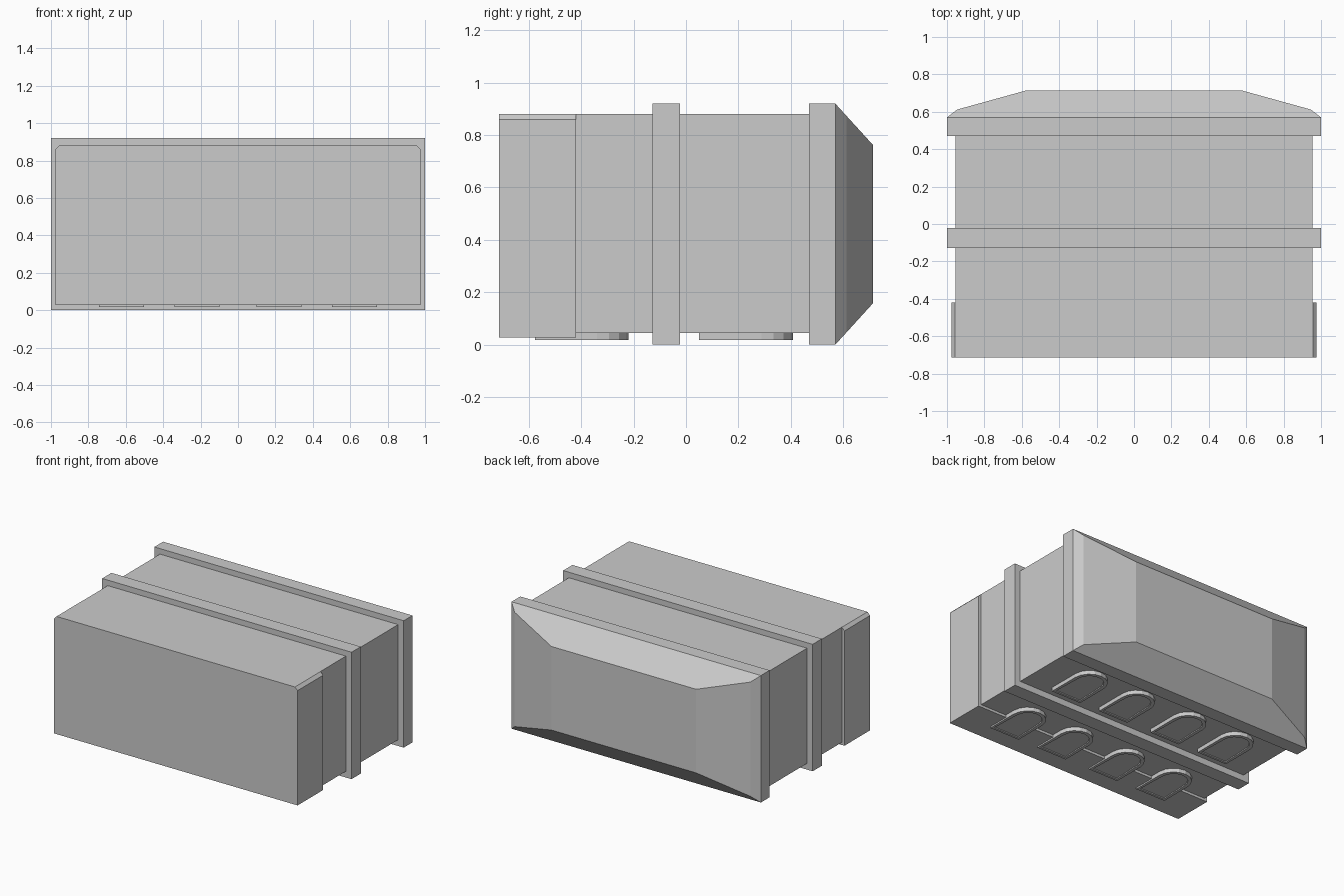
import bpy, bmesh, math

if "Cube" in bpy.data.objects:
    bpy.data.objects.remove(bpy.data.objects["Cube"])

grey = bpy.data.materials.new("plain_grey")
grey.use_nodes = True
COLOUR = (0.6, 0.6, 0.6, 1)
grey.diffuse_color = COLOUR
grey.node_tree.nodes["Principled BSDF"].inputs["Base Color"].default_value = COLOUR


def finish(name, bm):
    bmesh.ops.recalc_face_normals(bm, faces=bm.faces)
    mesh = bpy.data.meshes.new(name)
    bm.to_mesh(mesh)
    bm.free()
    mesh.materials.append(grey)
    obj = bpy.data.objects.new(name, mesh)
    bpy.context.collection.objects.link(obj)
    return obj


def loft(name, rings):
    """Solid through a series of rings of equal point count."""
    bm = bmesh.new()
    loops = [[bm.verts.new(p) for p in ring] for ring in rings]
    n = len(loops[0])
    for a, b in zip(loops, loops[1:]):
        for i in range(n):
            j = (i + 1) % n
            bm.faces.new((a[i], a[j], b[j], b[i]))
    bm.faces.new(loops[0])
    bm.faces.new(loops[-1])
    return finish(name, bm)


def section(half, low, high, y, cut=0):
    """Upright rectangle across x at depth y, with optional cut top corners."""
    if cut:
        return [(-half, y, low), (half, y, low), (half, y, high - cut),
                (half - cut, y, high), (cut - half, y, high), (-half, y, high - cut)]
    return [(-half, y, low), (half, y, low), (half, y, high), (-half, y, high)]


# Main body and the slightly wider front section with chamfered top edges
loft("main_body", [section(0.955, 0.045, 0.88, y) for y in (-0.42, 0.52)])
loft("front_section", [section(0.977, 0.027, 0.88, y, 0.021) for y in (-0.713, -0.42)])

# Raised bands around the body
loft("middle_band", [section(1, 0, 0.92, y) for y in (-0.128, -0.022)])
loft("rear_band", [section(1, 0, 0.92, y) for y in (0.47, 0.57)])

# Faceted rear cap
loft("rear_cap", [section(1, 0, 0.92, 0.57), section(0.945, 0.046, 0.874, 0.612),
                  section(0.58, 0.157, 0.763, 0.713)])


# Arched feet with a shallow recess underneath
def foot(name, cx, y0, y1, r=0.12, steps=8):
    bm = bmesh.new()
    outline = [(cx - r, y0), (cx + r, y0)]
    for i in range(steps + 1):
        a = math.pi * i / steps
        outline.append((cx + r * math.cos(a), y1 - r + r * math.sin(a)))
    base = bm.faces.new([bm.verts.new((x, y, 0.017)) for x, y in outline])
    top = bmesh.ops.extrude_face_region(bm, geom=[base])["geom"]
    for v in (g for g in top if isinstance(g, bmesh.types.BMVert)):
        v.co.z = 0.06
    bmesh.ops.recalc_face_normals(bm, faces=bm.faces)
    sole = min((f for f in bm.faces if abs(f.normal.z) > 0.9),
               key=lambda f: f.calc_center_median().z)
    bmesh.ops.inset_region(bm, faces=[sole], thickness=0.025)
    bmesh.ops.inset_region(bm, faces=[sole], thickness=0.003, depth=-0.006)
    finish(name, bm)


for row, y0, y1 in (("front", -0.577, -0.22), ("rear", 0.05, 0.408)):
    for side, s in (("left", 1), ("right", -1)):
        for place, x in (("outer", 0.623), ("inner", 0.22)):
            foot(f"{row}_{side}_{place}_foot", s * x, y0, y1)
